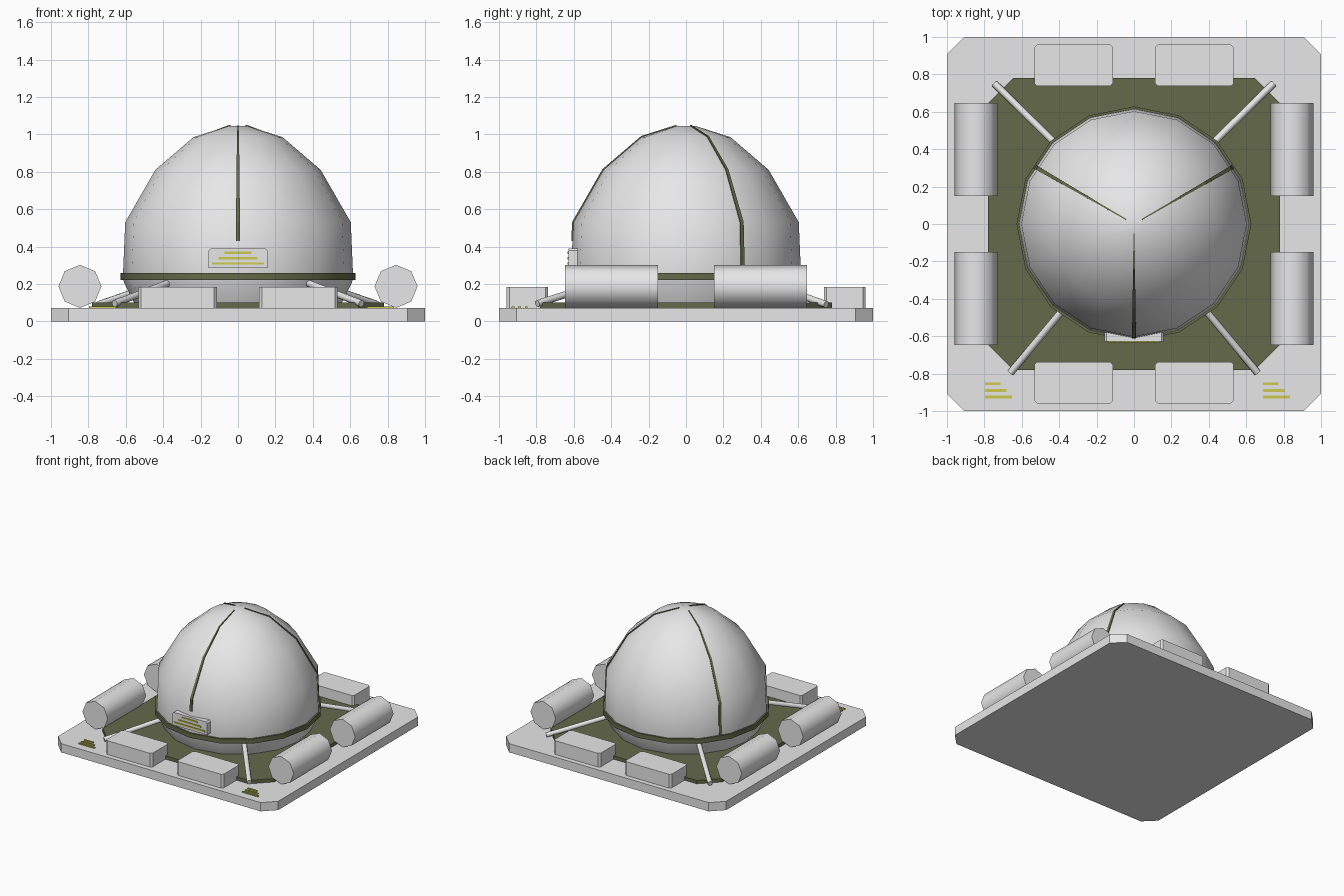
import bpy, bmesh, math
from mathutils import Vector

if "Cube" in bpy.data.objects:
    bpy.data.objects.remove(bpy.data.objects["Cube"])


def material(name, rgb):
    m = bpy.data.materials.new(name)
    m.diffuse_color = (*rgb, 1)
    m.use_nodes = True
    m.node_tree.nodes["Principled BSDF"].inputs["Base Color"].default_value = m.diffuse_color
    return m


GREY = material("light_grey", (0.8, 0.8, 0.8))
OLIVE = material("olive_green", (0.13, 0.144, 0.068))
YELLOW = material("marking_yellow", (0.62, 0.6, 0.08))


def finish(name, bm, mat, smooth=None):
    bmesh.ops.recalc_face_normals(bm, faces=bm.faces)
    me = bpy.data.meshes.new(name)
    bm.to_mesh(me)
    bm.free()
    me.materials.append(mat)
    if smooth:
        me.shade_smooth()
        me.set_sharp_from_angle(angle=math.radians(smooth))
    ob = bpy.data.objects.new(name, me)
    bpy.context.collection.objects.link(ob)
    return ob


def loft(name, rings, mat, smooth=None):
    """Skin a list of equal-sized closed rings and cap both ends."""
    bm = bmesh.new()
    vs = [[bm.verts.new(p) for p in ring] for ring in rings]
    n = len(rings[0])
    for a, b in zip(vs, vs[1:]):
        for i in range(n):
            j = (i + 1) % n
            bm.faces.new((a[i], a[j], b[j], b[i]))
    bm.faces.new(vs[0])
    bm.faces.new(vs[-1])
    return finish(name, bm, mat, smooth)


def slab(name, x0, x1, y0, y1, z0, z1, mat, c=0.0):
    """Upright block, optionally with cut corners."""
    if c:
        pts = [(x0 + c, y0), (x1 - c, y0), (x1, y0 + c), (x1, y1 - c),
               (x1 - c, y1), (x0 + c, y1), (x0, y1 - c), (x0, y0 + c)]
    else:
        pts = [(x0, y0), (x1, y0), (x1, y1), (x0, y1)]
    return loft(name, [[(x, y, z) for x, y in pts] for z in (z0, z1)], mat)


def lathe(name, profile, mat, sides=16, smooth=45):
    return loft(name, [[(r * math.cos(math.tau * i / sides),
                         r * math.sin(math.tau * i / sides), z)
                        for i in range(sides)] for r, z in profile], mat, smooth)


def rod(name, a, b, r, sides, mat, turn=0.0):
    a, b = Vector(a), Vector(b)
    d = (b - a).normalized()
    u = d.cross(Vector((0, 0, 1))).normalized()
    v = u.cross(d)
    ring = [r * (math.cos(t) * u + math.sin(t) * v)
            for t in (math.tau * i / sides + turn for i in range(sides))]
    return loft(name, [[p + q for q in ring] for p in (a, b)], mat, 50)


# Base and inner deck
slab("base_plate", -1, 1, -1, 1, 0, 0.072, GREY, 0.093)
slab("inner_deck", -0.78, 0.78, -0.78, 0.78, 0.07, 0.1, OLIVE, 0.135)

# Dome shell and waist band
DOME = [(0.615, 0.25), (0.603, 0.53), (0.442, 0.81), (0.238, 0.985), (0.05, 1.045)]
lathe("dome", [(0.55, 0.09), (0.61, 0.21)] + DOME, GREY)
lathe("waist_band", [(0.6, 0.22), (0.628, 0.22), (0.628, 0.258), (0.6, 0.258)], OLIVE)


# Tapering seams running up the dome
def seam(name, angle, z_start):
    d = Vector((math.cos(angle), math.sin(angle), 0))
    s = Vector((-d.y, d.x, 0))
    step = math.tau / 16
    off = (angle % step) - step / 2
    facet = math.cos(step / 2) / math.cos(off)
    (r0, z0), (r1, z1) = DOME[:2]
    start = (r0 + (r1 - r0) * (z_start - z0) / (z1 - z0), z_start)
    path = [start] + DOME[1:]
    widths = [0.011, 0.0105, 0.008, 0.005, 0.003]
    rings = []
    for (r, z), w in zip(path, widths):
        n = (d * r + Vector((0, 0, max(z - 0.45, 0)))).normalized()
        p = d * r * facet + Vector((0, 0, z))
        rings.append([p + s * w - n * 0.01, p + s * w + n * 0.006,
                      p - s * w + n * 0.006, p - s * w - n * 0.01])
    loft(name, rings, OLIVE)


seam("seam_front", math.radians(270), 0.43)
seam("seam_right", math.radians(30), 0.25)
seam("seam_left", math.radians(150), 0.25)

# Front plaque with stepped stripes
loft("plaque", [[(-0.158, y, 0.285), (0.158, y, 0.285), (0.158, y, 0.378),
                 (0.146, y, 0.39), (-0.146, y, 0.39), (-0.158, y, 0.378)]
                for y in (-0.628, -0.58)], GREY)
for i, half in enumerate((0.14, 0.105, 0.073)):
    z = 0.309 + i * 0.029
    slab(f"plaque_stripe_{i}", -half, half, -0.634, -0.627, z - 0.006, z + 0.006, YELLOW)

for side, sx in (("left", -1), ("right", 1)):
    for end, sy in (("front", -1), ("back", 1)):
        # Side tanks
        rod(f"tank_{end}_{side}", (sx * 0.845, sy * 0.15, 0.187),
            (sx * 0.845, sy * 0.648, 0.187), 0.115, 8, GREY)
        # Equipment boxes
        xs = sorted((sx * 0.113, sx * 0.533))
        ys = sorted((sy * 0.737, sy * 0.96))
        slab(f"equipment_box_{end}_{side}", *xs, *ys, 0.07, 0.185, GREY, 0.015)
    # Braces from the dome down to the deck corners
    rod(f"brace_front_{side}", (sx * 0.66, -0.795, 0.095), (sx * 0.36, -0.435, 0.21), 0.019, 8, GREY)
    rod(f"brace_back_{side}", (sx * 0.745, 0.75, 0.09), (sx * 0.40, 0.41, 0.21), 0.019, 8, GREY)

# Stepped ground markings at the front corners
for side, x in (("left", -0.797), ("right", 0.69)):
    for i, length in enumerate((0.145, 0.115, 0.083)):
        y = -0.925 + i * 0.035
        slab(f"ground_marking_{side}_{i}", x, x + length, y - 0.007, y + 0.007,
             0.071, 0.08, YELLOW)
